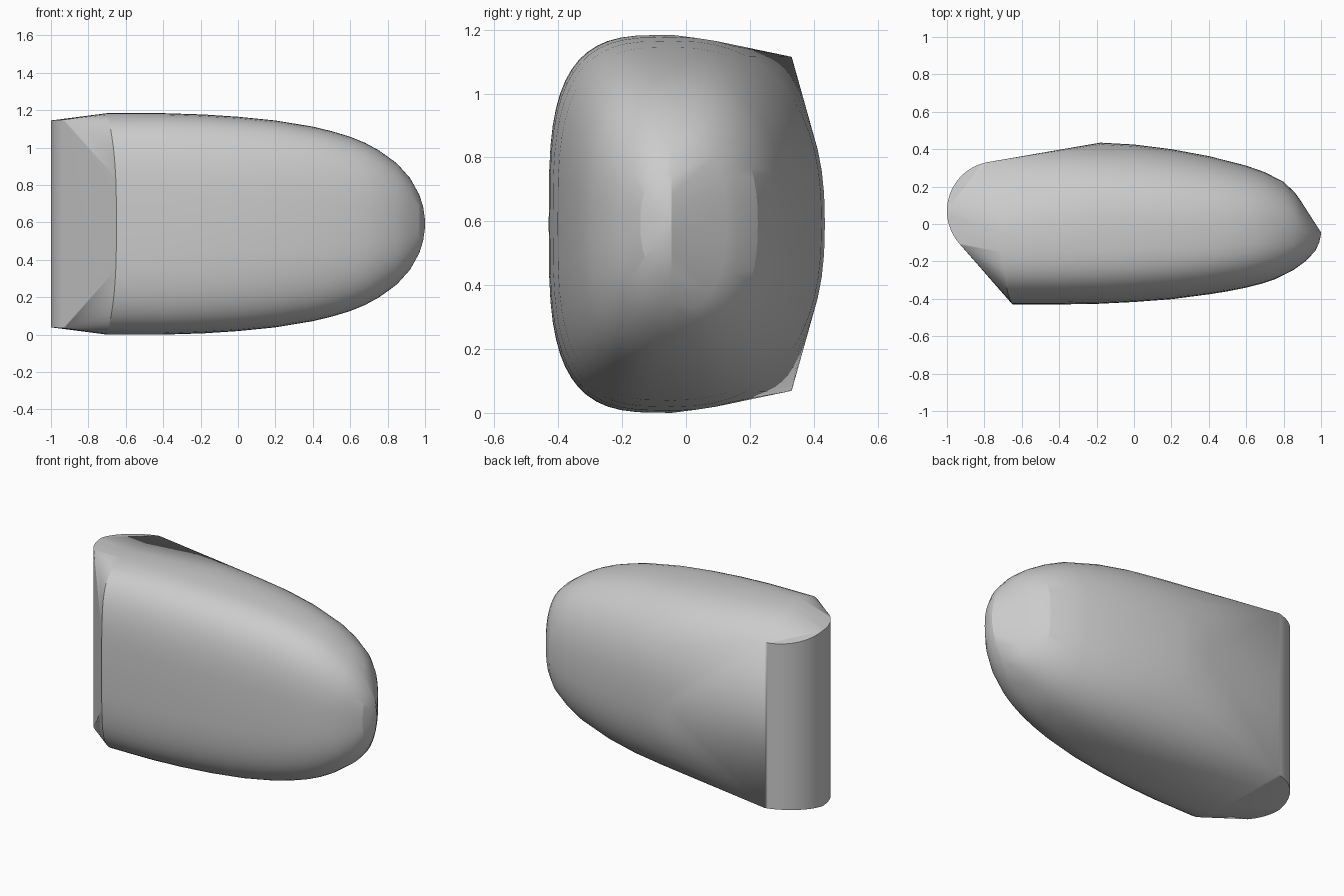
import bpy
import bmesh
from math import sin, cos, pi, radians

default = bpy.data.objects.get("Cube")
if default:
    bpy.data.objects.remove(default, do_unlink=True)

MID_Z = 0.592      # plane of symmetry
SEAM_Y = -0.045    # ridge between the front and back halves

# Stations along the body: x, half height, front y
FRONT = [(-0.65, 0.592, -0.43), (-0.4, 0.592, -0.43), (-0.2, 0.585, -0.427),
         (0.0, 0.573, -0.417), (0.2, 0.553, -0.402), (0.4, 0.52, -0.376),
         (0.5, 0.496, -0.36), (0.6, 0.466, -0.34), (0.68, 0.433, -0.32),
         (0.75, 0.395, -0.297), (0.85, 0.323, -0.248), (0.92, 0.245, -0.197),
         (0.97, 0.155, -0.143), (0.99, 0.09, -0.1), (1.0, 0.02, -0.055)]
# Stations along the body: x, half height, back y
BACK = [(-0.18, 0.585, 0.435), (0.0, 0.573, 0.425), (0.2, 0.553, 0.4),
        (0.4, 0.52, 0.363), (0.6, 0.466, 0.312), (0.7, 0.42, 0.277),
        (0.8, 0.36, 0.225), (0.86, 0.31, 0.168), (0.89, 0.278, 0.126)]


def half_ring(bm, x, height, y_end, power, lean=0.0, steps=28):
    """Half of a rounded-square section, from top seam to bottom seam."""
    for i in range(steps + 1):
        a = pi * i / steps
        s, c = sin(a), cos(a)
        across = abs(s) ** (2 / power)
        up = abs(c) ** (2 / power) * (1 if c > 0 else -1)
        bm.verts.new((x - lean * abs(up) ** 3,
                      SEAM_Y + (y_end - SEAM_Y) * across,
                      MID_Z + height * up))


bm = bmesh.new()

# Rounded front and back of the body
for i, (x, h, y) in enumerate(FRONT):
    half_ring(bm, x, h, y, 3.4 - 0.07 * i, lean=0.05 if i == 0 else 0.0)
for x, h, y in BACK:
    half_ring(bm, x, h, y, 2.4)

# Upright round end: an arc from the back wall to the front chamfer
for i in range(33):
    a = radians(100 + 124 * i / 32)
    x, y = -0.735 + 0.265 * cos(a), 0.07 + 0.265 * sin(a)
    half = 0.553 + 0.065 * (x + 1) - 0.17 * max(y - 0.07, 0)
    for side in (1, -1):
        bm.verts.new((x, y, MID_Z + side * half))

# Stretch one skin over all the sections
hull = bmesh.ops.convex_hull(bm, input=bm.verts[:])
inside = {g for g in hull["geom_interior"] + hull["geom_unused"]
          if isinstance(g, bmesh.types.BMVert)}
bmesh.ops.delete(bm, geom=list(inside), context='VERTS')
bmesh.ops.dissolve_limit(bm, angle_limit=radians(0.4),
                         verts=bm.verts[:], edges=bm.edges[:])
bmesh.ops.recalc_face_normals(bm, faces=bm.faces[:])

mesh = bpy.data.meshes.new("rounded_body")
bm.to_mesh(mesh)
bm.free()
body = bpy.data.objects.new("rounded_body", mesh)
bpy.context.collection.objects.link(body)

bpy.ops.object.select_all(action='DESELECT')
body.select_set(True)
bpy.context.view_layer.objects.active = body
bpy.ops.object.shade_smooth_by_angle(angle=radians(15))
